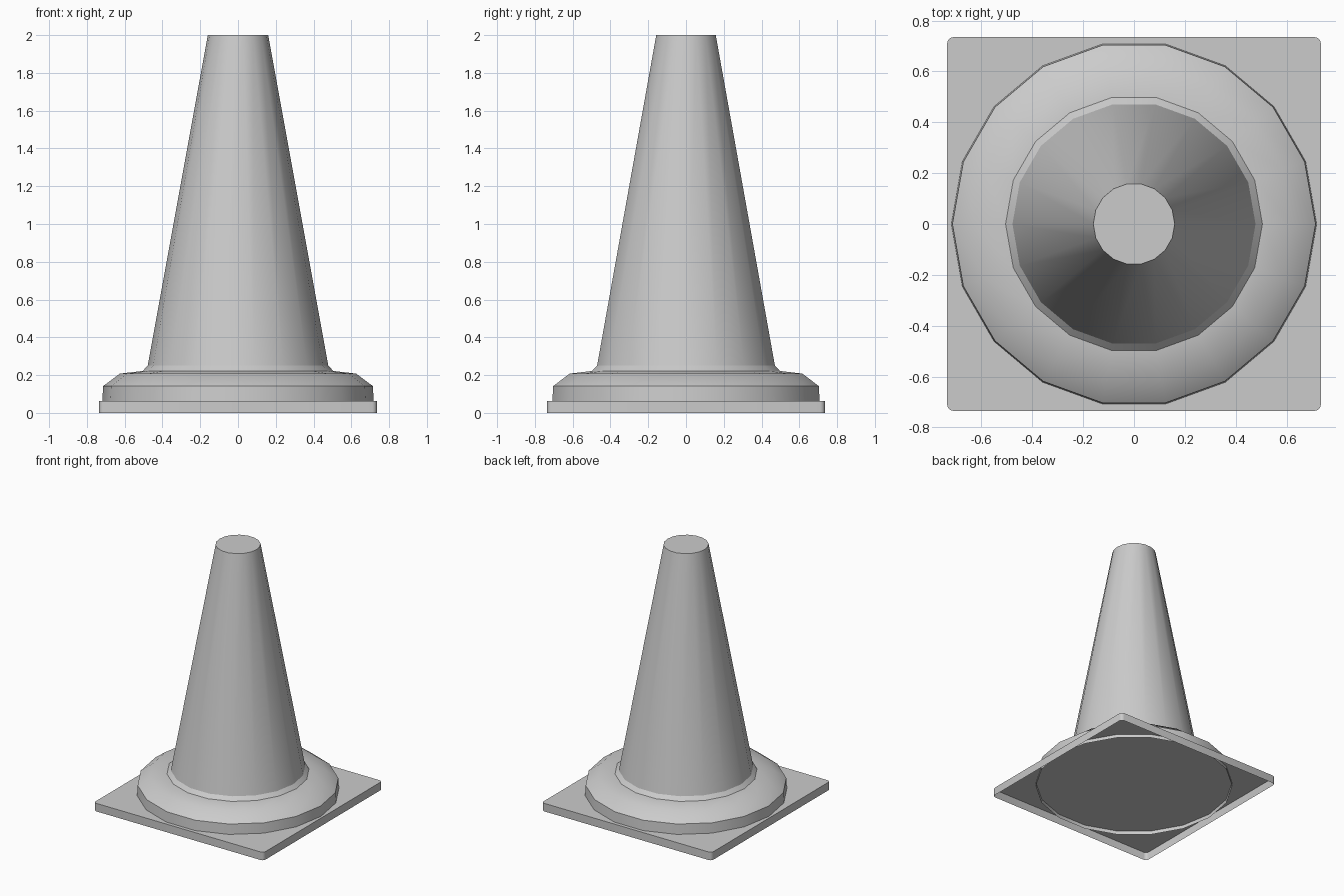
import bpy, bmesh, math

cube = bpy.data.objects.get("Cube")
if cube:
    bpy.data.objects.remove(cube, do_unlink=True)

SIDES = 18

grey = bpy.data.materials.new("light grey")
grey.use_nodes = True
colour = (0.6, 0.6, 0.6, 1)
grey.diffuse_color = colour
grey.node_tree.nodes["Principled BSDF"].inputs["Base Color"].default_value = colour


def finish(name, bm, angle):
    """Turn a bmesh into a named object, smooth below the given angle."""
    bmesh.ops.recalc_face_normals(bm, faces=bm.faces)
    # An open shell may be turned inward, so check a known upward face
    top = max(bm.faces, key=lambda f: f.calc_center_median().z)
    if top.normal.z < 0:
        bmesh.ops.reverse_faces(bm, faces=bm.faces)
    mesh = bpy.data.meshes.new(name)
    bm.to_mesh(mesh)
    bm.free()
    mesh.materials.append(grey)
    obj = bpy.data.objects.new(name, mesh)
    bpy.context.collection.objects.link(obj)
    bpy.ops.object.select_all(action='DESELECT')
    obj.select_set(True)
    bpy.context.view_layer.objects.active = obj
    bpy.ops.object.shade_smooth_by_angle(angle=math.radians(angle))
    return obj


# Square base plate: rounded corners, hollow underneath
bm = bmesh.new()
half, radius, height = 0.735, 0.025, 0.063
outline = []
for quarter in range(4):
    mid = math.radians(45 + 90 * quarter)
    cx = math.copysign(half - radius, math.cos(mid))
    cy = math.copysign(half - radius, math.sin(mid))
    for step in range(4):
        a = math.radians(90 * quarter + 30 * step)
        outline.append(bm.verts.new((cx + radius * math.cos(a),
                                     cy + radius * math.sin(a), height)))
plate = bm.faces.new(outline)
walls = bmesh.ops.extrude_edge_only(bm, edges=list(plate.edges))
for v in walls["geom"]:
    if isinstance(v, bmesh.types.BMVert):
        v.co.z = 0
finish("base_plate", bm, 31)

# Round foot, collar and tapering cone: one turned profile, open at the bottom
profile = [(0.72, 0.035), (0.714, 0.142), (0.625, 0.208),
           (0.505, 0.222), (0.478, 0.25), (0.16, 2.0)]
bm = bmesh.new()
rings = [[bm.verts.new((r * math.cos(math.tau * i / SIDES),
                        r * math.sin(math.tau * i / SIDES), z))
          for i in range(SIDES)] for r, z in profile]
for low, high in zip(rings, rings[1:]):
    for i in range(SIDES):
        j = (i + 1) % SIDES
        bm.faces.new((low[i], low[j], high[j], high[i]))
bm.faces.new(rings[-1])
finish("cone_body", bm, 31)
